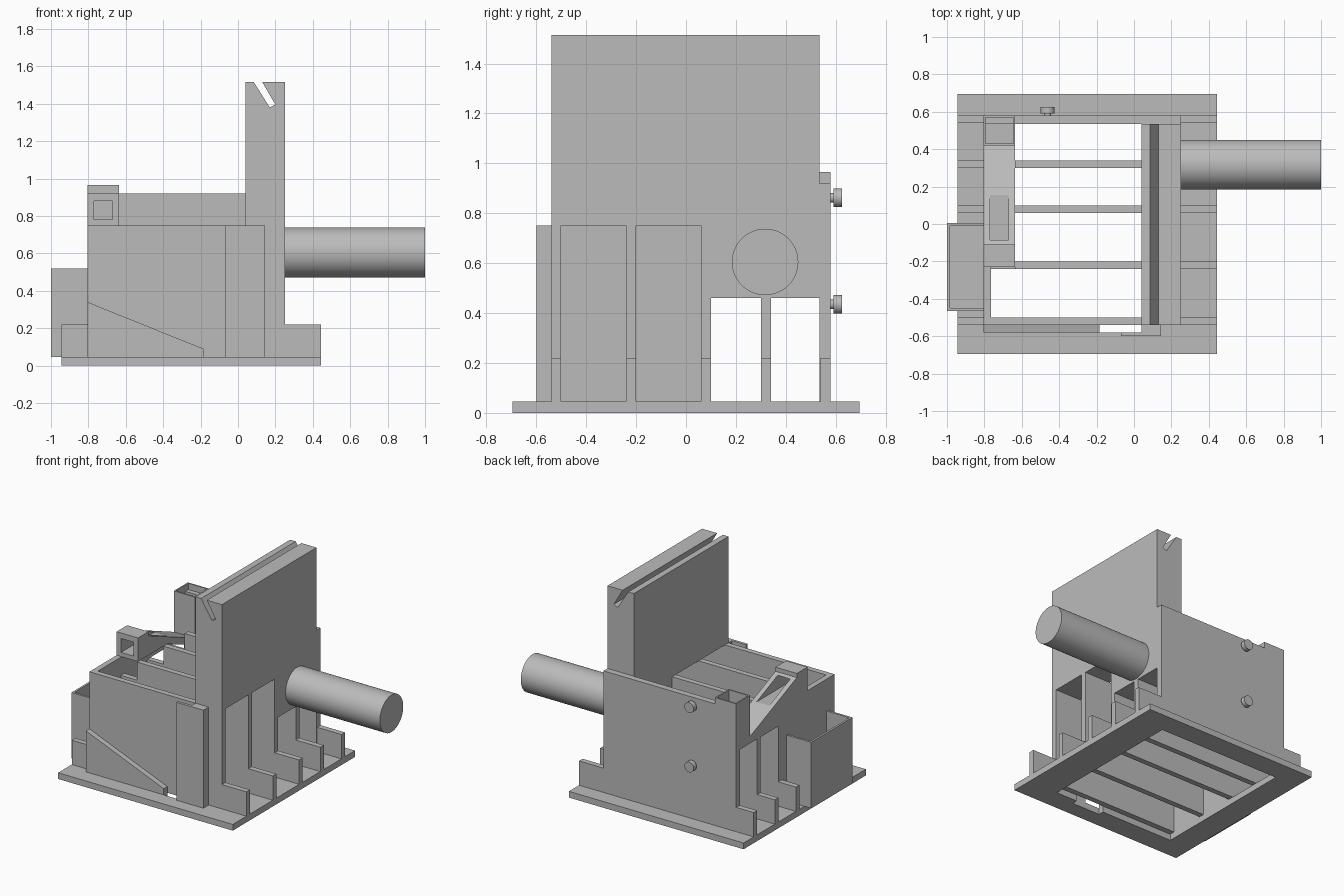
import bpy, bmesh, math
from mathutils import Vector

if "Cube" in bpy.data.objects:
    bpy.data.objects.remove(bpy.data.objects["Cube"])

grey = bpy.data.materials.new("light_grey")
grey.use_nodes = True
grey.diffuse_color = (0.5, 0.5, 0.5, 1)
grey.node_tree.nodes["Principled BSDF"].inputs["Base Color"].default_value = (0.5, 0.5, 0.5, 1)


def finish(name, bm):
    bmesh.ops.recalc_face_normals(bm, faces=bm.faces)
    mesh = bpy.data.meshes.new(name)
    bm.to_mesh(mesh)
    bm.free()
    mesh.materials.append(grey)
    ob = bpy.data.objects.new(name, mesh)
    bpy.context.scene.collection.objects.link(ob)
    return ob


def prism(name, points, axis, start, end):
    """Extrude a profile along x (points y,z) or y (points x,z)."""
    bm = bmesh.new()
    place = (lambda a, b: (start, a, b)) if axis == "x" else (lambda a, b: (a, start, b))
    face = bm.faces.new([bm.verts.new(place(a, b)) for a, b in points])
    new = bmesh.ops.extrude_face_region(bm, geom=[face])["geom"]
    step = Vector((end - start, 0, 0) if axis == "x" else (0, end - start, 0))
    bmesh.ops.translate(bm, vec=step, verts=[v for v in new if isinstance(v, bmesh.types.BMVert)])
    return finish(name, bm)


def box(name, x, y, z):
    return prism(name, [(x[0], z[0]), (x[1], z[0]), (x[1], z[1]), (x[0], z[1])], "y", *y)


def cut(target, x, y, z):
    cutter = box(target.name + "_cutter", x, y, z)
    cutter.hide_render = True
    cutter.hide_viewport = True
    mod = target.modifiers.new("opening", "BOOLEAN")
    mod.operation = "DIFFERENCE"
    mod.solver = "EXACT"
    mod.object = cutter
    # bake the cut, then drop the helper
    cutter.hide_viewport = False
    dg = bpy.context.evaluated_depsgraph_get()
    dg.update()
    mesh = bpy.data.meshes.new_from_object(target.evaluated_get(dg))
    target.modifiers.clear()
    target.data = mesh
    bpy.data.objects.remove(cutter)


def rod(name, radius, centre, axis, start, end, sides=64):
    bm = bmesh.new()
    bmesh.ops.create_cone(bm, cap_ends=True, segments=sides, radius1=radius,
                          radius2=radius, depth=end - start)
    ob = finish(name, bm)
    mid = (start + end) / 2
    if axis == "x":
        ob.rotation_euler = (0, math.pi / 2, 0)
        ob.location = (mid, *centre)
    else:
        ob.rotation_euler = (math.pi / 2, 0, 0)
        ob.location = (centre[0], mid, centre[1])
    bpy.ops.object.select_all(action="DESELECT")
    ob.select_set(True)
    bpy.context.view_layer.objects.active = ob
    bpy.ops.object.shade_smooth_by_angle(angle=math.radians(30))


FLOOR, FIN, TOP = 0.045, 0.22, 0.75
LEFT, INNER, BLOCK, RIGHT = -0.805, -0.765, 0.04, 0.25

# Base frame with central opening and front drop hole
base = box("base_frame", (-0.945, 0.445), (-0.695, 0.695), (0, FLOOR))
cut(base, (INNER, 0.21), (-0.54, 0.54), (-0.1, 0.1))
cut(base, (-0.185, BLOCK), (-0.58, -0.53), (-0.1, 0.1))

# Low fins and inner dividers
for i, y in enumerate((-0.54, -0.24, 0.06, 0.30, 0.54)):
    span = (y, y + 0.04)
    if 0 < i < 4:
        box(f"fin_{i}", (-0.945, 0.445), span, (FLOOR, FIN))
        box(f"divider_lower_{i}", (LEFT, BLOCK), span, (FLOOR, 0.62))
        box(f"divider_upper_{i}", (-0.635, BLOCK), span, (0.6, TOP))
    else:
        box(f"fin_{i}", (-0.945, 0.445), span, (FLOOR, FIN))

# Front and back walls
box("front_wall", (LEFT, RIGHT), (-0.54, -0.5), (FLOOR, TOP))
box("back_wall", (LEFT, RIGHT), (0.535, 0.58), (FLOOR, 0.92))

# Side wall whose top follows the chute
side = prism("side_wall", [(-0.54, FLOOR), (-0.54, TOP), (0.22, TOP), (0.42, 0.67),
                           (0.42, 0.62), (0.58, 0.62), (0.58, FLOOR)], "x", LEFT, INNER)
for y in ((0.1, 0.3), (0.34, 0.54)):
    cut(side, (-0.9, -0.7), y, (0, 0.62))

# Tall slab with angled top slot and tunnels through its foot
slab = prism("tall_slab", [(BLOCK, FLOOR), (BLOCK, 1.515), (0.085, 1.515), (0.17, 1.38),
                           (0.2, 1.395), (0.13, 1.515), (RIGHT, 1.515), (RIGHT, FLOOR)],
             "y", -0.54, 0.535)
for y, top in (((-0.5, -0.24), TOP), ((-0.2, 0.06), TOP), ((0.1, 0.3), 0.46), ((0.34, 0.535), 0.46)):
    cut(slab, (0, 0.3), (y[0], y[1] + (0.01 if y[1] > 0.5 else 0)), (0, top))

# Sloping chute with square outlet
chute = prism("sloping_chute", [(-0.23, TOP), (-0.23, 0.92), (-0.11, 0.92), (-0.11, 0.89),
                                (0.42, 0.67), (0.42, 0.62), (0.1, TOP)], "x", LEFT, -0.635)
cut(chute, (-0.77, -0.67), (-0.3, 0.4), (0.78, 0.88))

# Corner hopper
hopper = box("corner_hopper", (LEFT, -0.635), (0.42, 0.58), (0.62, 0.965))
cut(hopper, (-0.795, -0.645), (0.43, 0.57), (0.85, 1.1))

# Open collecting box on the outer side
tray = box("collecting_box", (-1.0, LEFT), (-0.465, 0.005), (FLOOR, 0.52))
cut(tray, (-0.985, LEFT + 0.01), (-0.45, -0.01), (0.25, 0.6))

# Front ramp and vertical channel
prism("front_ramp", [(LEFT, FLOOR), (LEFT, 0.34), (-0.185, 0.09), (-0.185, FLOOR)],
      "y", -0.58, -0.54)
box("channel_cover", (-0.07, 0.145), (-0.6, -0.58), (FLOOR, TOP))
box("channel_side", (BLOCK, 0.145), (-0.58, -0.54), (FLOOR, TOP))

# Round handle and rear knobs
rod("round_handle", 0.133, (0.317, 0.605), "x", RIGHT, 1.0, 96)
for label, z in (("upper", 0.862), ("lower", 0.435)):
    rod(f"{label}_knob_stem", 0.019, (-0.462, z), "y", 0.57, 0.6, 32)
    rod(f"{label}_knob_head", 0.037, (-0.462, z), "y", 0.592, 0.625, 32)
